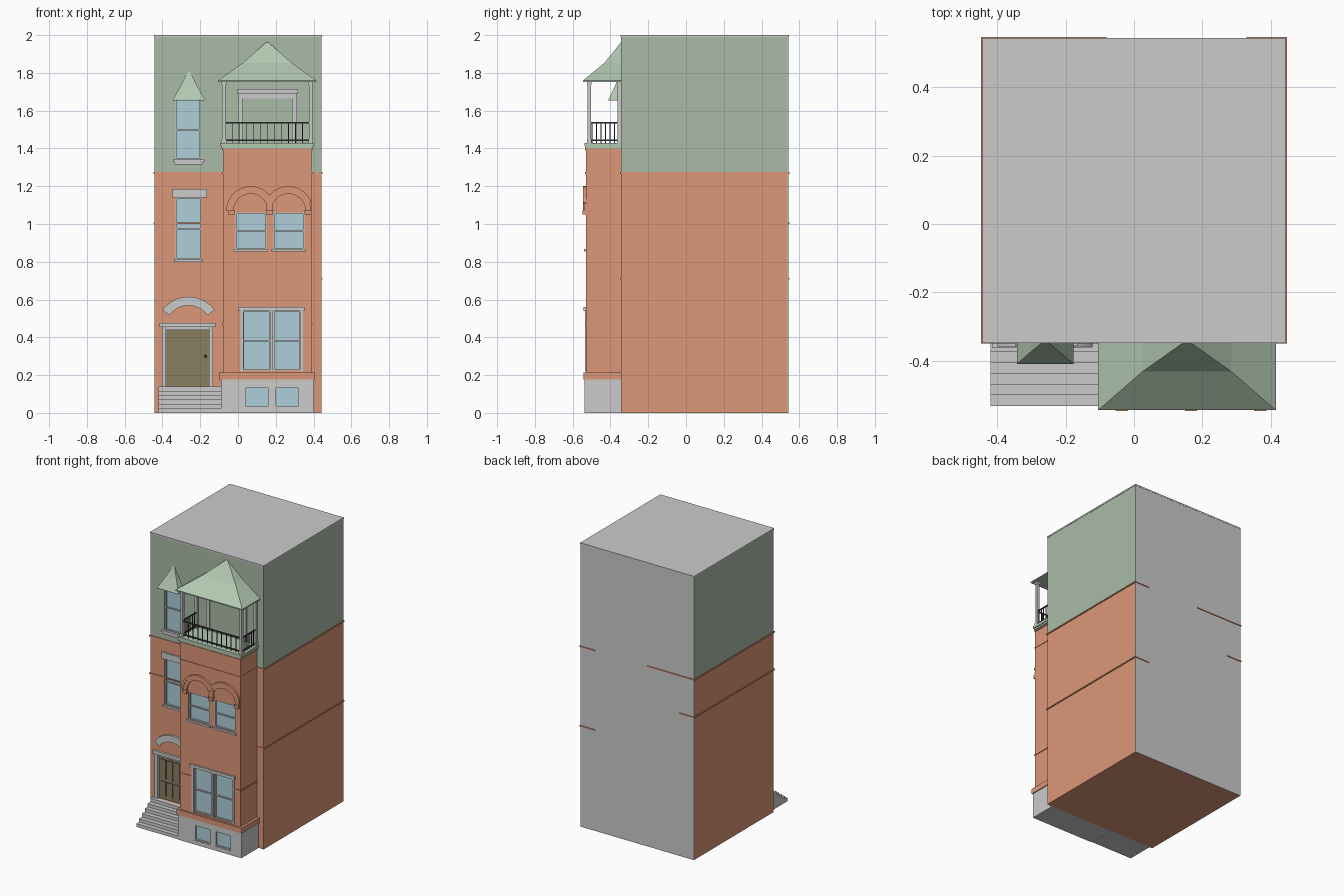
import bpy, bmesh, math

if "Cube" in bpy.data.objects:
    bpy.data.objects.remove(bpy.data.objects["Cube"])


def mat(name, rgb):
    m = bpy.data.materials.new(name)
    m.diffuse_color = (*rgb, 1)
    m.use_nodes = True
    m.node_tree.nodes["Principled BSDF"].inputs["Base Color"].default_value = m.diffuse_color
    return m


BRICK = mat("brick", (0.72, 0.31, 0.19))
GREEN = mat("green_shingle", (0.40, 0.50, 0.39))
PALE = mat("green_roof", (0.45, 0.58, 0.44))
GLASS = mat("glass", (0.42, 0.62, 0.70))
WOOD = mat("door_wood", (0.25, 0.21, 0.12))
IRON = mat("iron", (0.04, 0.045, 0.04))
WALL, BAY = -0.345, -0.53      # front planes of the house and of the bay


def finish(name, bm, material):
    bmesh.ops.recalc_face_normals(bm, faces=bm.faces)
    me = bpy.data.meshes.new(name)
    bm.to_mesh(me)
    bm.free()
    ob = bpy.data.objects.new(name, me)
    bpy.context.collection.objects.link(ob)
    if material:
        me.materials.append(material)
    return ob


def add_box(bm, x0, x1, y0, y1, z0, z1):
    for v in bmesh.ops.create_cube(bm, size=1)["verts"]:
        v.co = ((x0 + x1) / 2 + v.co.x * (x1 - x0),
                (y0 + y1) / 2 + v.co.y * (y1 - y0),
                (z0 + z1) / 2 + v.co.z * (z1 - z0))


def boxes(name, material, *dims):
    bm = bmesh.new()
    for d in dims:
        add_box(bm, *d)
    return finish(name, bm, material)


def arch(name, material, cx, cz, r0, r1, a0, a1, y0, y1, n=20):
    bm = bmesh.new()
    rings = []
    for i in range(n + 1):
        a = math.radians(a0 + (a1 - a0) * i / n)
        rings.append([bm.verts.new((cx + r * math.cos(a), y, cz + r * math.sin(a)))
                      for r, y in ((r0, y0), (r1, y0), (r1, y1), (r0, y1))])
    for p, q in zip(rings, rings[1:]):
        for k in range(4):
            bm.faces.new((p[k], p[(k + 1) % 4], q[(k + 1) % 4], q[k]))
    bm.faces.new(rings[0])
    bm.faces.new(rings[-1])
    return finish(name, bm, material)


def half_pyramid(name, cx, levels, apex_z):
    """Concave roof against the wall; levels are (half width, front y, z)."""
    bm = bmesh.new()
    rows = [[bm.verts.new((cx + sx * w, y, z)) for sx, y in
             ((-1, WALL + 0.005), (-1, fy), (1, fy), (1, WALL + 0.005))] for w, fy, z in levels]
    apex = bm.verts.new((cx, WALL + 0.005, apex_z))
    for p, q in zip(rows, rows[1:]):
        for k in range(4):
            bm.faces.new((p[k], p[(k + 1) % 4], q[(k + 1) % 4], q[k]))
    for k in range(4):
        bm.faces.new((rows[-1][k], rows[-1][(k + 1) % 4], apex))
    bm.faces.new(rows[0])
    return finish(name, bm, PALE)


def recess(wall, x0, x1, y, z0, z1, depth):
    cut = boxes("opening_cutter", None, (x0, x1, y - 0.05, y + depth, z0, z1))
    cut.hide_render = True
    cut.hide_set(True)
    m = wall.modifiers.new("opening", "BOOLEAN")
    m.operation, m.solver, m.object = "DIFFERENCE", "EXACT", cut


def window(name, wall, x0, x1, y, z0, z1, rail=True):
    t = 0.007
    recess(wall, x0, x1, y, z0, z1, 0.022)
    boxes(name + "_glass", GLASS, (x0, x1, y + 0.014, y + 0.021, z0, z1))
    bars = [(x0, x0 + t, y + 0.002, y + 0.016, z0, z1), (x1 - t, x1, y + 0.002, y + 0.016, z0, z1),
            (x0, x1, y + 0.003, y + 0.016, z0, z0 + t), (x0, x1, y + 0.003, y + 0.016, z1 - t, z1)]
    if rail:
        zm = (z0 + z1) / 2
        bars.append((x0, x1, y + 0.006, y + 0.016, zm - 0.004, zm + 0.004))
    boxes(name + "_frame", None, *bars)


# Main block, upper storey, back wall and flat roof
house = boxes("brick_walls", BRICK, (-0.442, 0.442, WALL, 0.538, 0, 1.27))
upper = boxes("upper_storey", GREEN, (-0.442, 0.442, WALL, 0.538, 1.27, 1.99))
boxes("back_wall", None, (-0.442, 0.442, 0.538, 0.543, 0, 1.99))
boxes("flat_roof", None, (-0.444, 0.444, WALL - 0.003, 0.544, 1.99, 2.0))

# Projecting bay with stone base, ledge and balcony floor
bay = boxes("bay_walls", BRICK, (-0.08, 0.39, BAY, WALL + 0.001, 0.18, 1.4))
base = boxes("bay_base", None, (-0.09, 0.402, BAY - 0.007, WALL + 0.001, 0, 0.18))
boxes("bay_ledge", BRICK, (-0.1, 0.408, BAY - 0.013, WALL + 0.001, 0.178, 0.215))
boxes("balcony_floor", PALE, (-0.095, 0.402, BAY - 0.008, WALL, 1.412, 1.43),
      (-0.088, 0.396, BAY - 0.004, WALL, 1.4, 1.412))

# Thin brick string courses, wrapping a little onto the back
h, e = 0.004, 0.448
boxes("string_courses", BRICK,
      (-e, -0.08, WALL - 0.005, WALL, 1.27 - h, 1.27 + h), (0.39, e, WALL - 0.005, WALL, 1.27 - h, 1.27 + h),
      (-e, -0.44, WALL - 0.005, 0.548, 1.27 - h, 1.27 + h), (0.44, e, WALL - 0.005, 0.548, 1.27 - h, 1.27 + h),
      (-e, -0.08, 0.54, 0.548, 1.27 - h, 1.27 + h), (0.33, e, 0.54, 0.548, 1.27 - h, 1.27 + h),
      (-e, -0.08, WALL - 0.005, WALL, 1.005 - h, 1.005 + h), (-e, -0.44, WALL - 0.005, 0.548, 1.005 - h, 1.005 + h),
      (-e, -0.33, 0.54, 0.548, 1.005 - h, 1.005 + h),
      (0.39, e, WALL - 0.005, WALL, 0.71 - h, 0.71 + h), (0.44, e, WALL - 0.005, 0.548, 0.71 - h, 0.71 + h),
      (0.33, e, 0.54, 0.548, 0.71 - h, 0.71 + h))
boxes("bay_courses", BRICK, *[(-0.084, 0.394, BAY - 0.004, WALL, z - h, z + h) for z in (1.27, 1.392)],
      *[(x0, x1, BAY - 0.004, WALL, 0.466, 0.474) for x0, x1 in ((-0.085, 0.018), (0.337, 0.395))])

# Entrance steps
rise, run = 0.14 / 6, 0.19 / 6
boxes("entrance_steps", None, *[(-0.42, -0.091, -0.533 + i * run, WALL, i * rise, (i + 1) * rise)
                                for i in range(6)])

# Entrance door with panels, frame, lintel and hood
recess(house, -0.382, -0.152, WALL, 0.14, 0.455, 0.025)
boxes("door", WOOD, (-0.382, -0.152, WALL + 0.012, WALL + 0.024, 0.14, 0.455))
boxes("door_panels", WOOD, *[(-0.37 + 0.053 * c, -0.326 + 0.053 * c, WALL + 0.006, WALL + 0.013, z0, z1)
                             for c in range(4) for z0, z1 in ((0.165, 0.265), (0.285, 0.42))])
bm = bmesh.new()
bmesh.ops.create_uvsphere(bm, u_segments=12, v_segments=8, radius=0.007)
bmesh.ops.translate(bm, verts=bm.verts, vec=(-0.172, WALL + 0.003, 0.3))
finish("door_knob", bm, IRON)
boxes("door_frame", None, (-0.402, -0.38, WALL - 0.008, WALL + 0.015, 0.14, 0.455),
      (-0.154, -0.132, WALL - 0.008, WALL + 0.015, 0.14, 0.455),
      (-0.382, -0.152, WALL, WALL + 0.015, 0.438, 0.455),
      (-0.415, -0.12, WALL - 0.016, WALL, 0.455, 0.477))
arch("door_hood", None, -0.262, 0.444, 0.124, 0.171, 36, 144, WALL - 0.013, WALL + 0.002)

# Tall windows on the entrance side
window("middle_window", house, -0.33, -0.195, WALL, 0.812, 1.14)
boxes("middle_window_trim", None, (-0.348, -0.165, WALL - 0.012, WALL, 1.14, 1.185),
      (-0.34, -0.185, WALL - 0.01, WALL, 0.8, 0.814))
window("top_window", upper, -0.33, -0.2, WALL, 1.34, 1.66)
boxes("top_window_sill", None, (-0.345, -0.178, WALL - 0.016, WALL, 1.328, 1.342),
      (-0.335, -0.188, WALL - 0.01, WALL, 1.315, 1.328))
half_pyramid("window_hood_roof", -0.26, [(0.083, -0.41, 1.655), (0.083, -0.41, 1.66),
                                         (0.042, -0.374, 1.735)], 1.82)

# Paired bay windows on three levels
for tag, x0, x1 in (("left", 0.0, 0.0), ("right", 0.16, 0.16)):
    window("bay_lower_" + tag, bay, 0.025 + x0, 0.172 + x1, BAY, 0.225, 0.54)
    window("basement_" + tag, base, 0.035 + x0, 0.165 + x1, BAY - 0.007, 0.03, 0.14, False)
for tag, cx in (("left", 0.067), ("right", 0.267)):
    window("arched_" + tag, bay, cx - 0.08, cx + 0.085, BAY, 0.866, 1.06)
    boxes("arched_sill_" + tag, None, (cx - 0.09, cx + 0.092, BAY - 0.011, BAY, 0.854, 0.867))
    arch("brick_arch_" + tag, BRICK, cx, 1.07, 0.09, 0.12, 0, 180, BAY - 0.01, BAY + 0.002)
    arch("arch_moulding_" + tag, BRICK, cx, 1.07, 0.114, 0.13, 20, 180 if cx < 0.1 else 160,
         BAY - 0.014, BAY + 0.002)
boxes("arch_imposts", BRICK, *[(c - 0.018, c + 0.018, BAY - 0.018, BAY, 1.05, 1.072)
                               for c in (-0.036, 0.167, 0.37)])
boxes("bay_lower_trim", None, (0.0, 0.352, BAY - 0.013, BAY, 0.54, 0.56),
      *[(c - 0.007, c + 0.007, BAY - 0.006, BAY, 0.22, 0.54) for c in (0.021, 0.178, 0.336)])

# Balcony doorway surround
boxes("balcony_doorway", None, (0.0, 0.025, WALL - 0.01, WALL, 1.43, 1.69),
      (0.287, 0.312, WALL - 0.01, WALL, 1.43, 1.69), (0.025, 0.287, WALL - 0.006, WALL, 1.665, 1.69),
      (-0.005, 0.318, WALL - 0.018, WALL, 1.69, 1.716))

# Balcony posts with small bases and caps
posts = []
for cx in (-0.075, 0.385):
    for cy in (-0.513, WALL - 0.009):
        posts += [(cx - w, cx + w, cy - min(w, 0.012), cy + min(w, 0.012), z0, z1) for w, z0, z1 in
                  ((0.009, 1.43, 1.76), (0.013, 1.43, 1.45), (0.013, 1.735, 1.757))]
boxes("balcony_posts", None, *posts)

# Iron railing on three sides
rails = [(-0.07, 0.38, -0.517, -0.509, z, z + 0.007) for z in (1.44, 1.533)]
rails += [(-0.067 + 0.037 * i, -0.0625 + 0.037 * i, -0.515, -0.511, 1.43, 1.535) for i in range(1, 12)]
for cx in (-0.075, 0.385):
    rails += [(cx - 0.004, cx + 0.004, -0.51, WALL, z, z + 0.007) for z in (1.44, 1.533)]
    rails += [(cx - 0.002, cx + 0.002, y, y + 0.0045, 1.43, 1.535)
              for y in [-0.5 + 0.024 * i for i in range(7)]]
boxes("balcony_railing", IRON, *rails)

# Balcony roof
half_pyramid("balcony_roof", 0.155, [(0.26, -0.545, 1.752), (0.26, -0.545, 1.76),
                                     (0.13, -0.432, 1.853)], 1.967)
